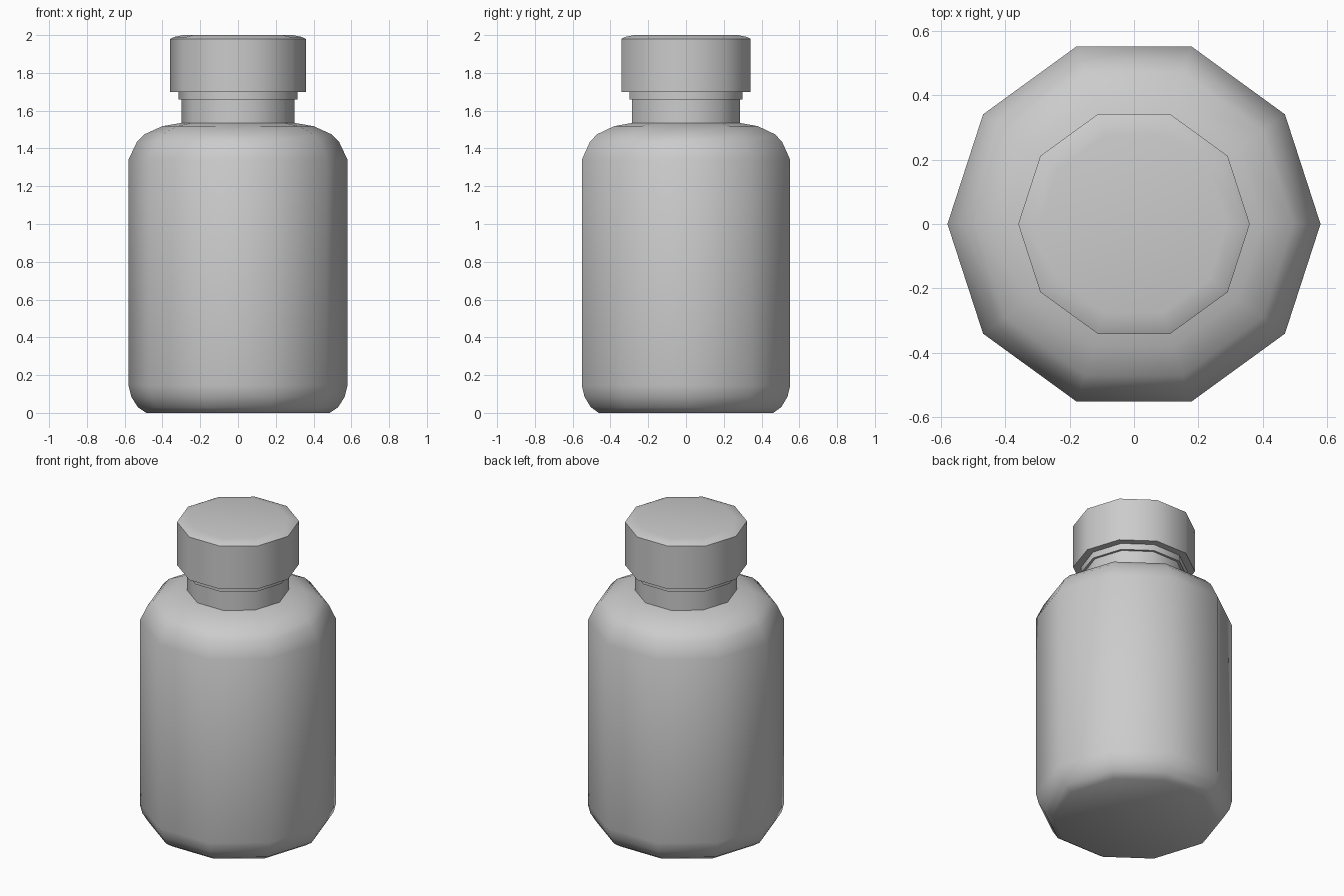
import bpy, bmesh, math

if "Cube" in bpy.data.objects:
    bpy.data.objects.remove(bpy.data.objects["Cube"])

SIDES = 10


def lathe(name, profile):
    """Revolve (radius, z) points into a closed ten-sided solid."""
    bm = bmesh.new()
    rings = []
    for r, z in profile:
        rings.append([bm.verts.new((r * math.cos(a), r * math.sin(a), z))
                      for a in (2 * math.pi * i / SIDES for i in range(SIDES))])
    for low, high in zip(rings, rings[1:]):
        for i in range(SIDES):
            j = (i + 1) % SIDES
            bm.faces.new((low[i], low[j], high[j], high[i]))
    bm.faces.new(rings[0][::-1])
    bm.faces.new(rings[-1])
    bmesh.ops.recalc_face_normals(bm, faces=bm.faces)
    mesh = bpy.data.meshes.new(name)
    bm.to_mesh(mesh)
    bm.free()
    obj = bpy.data.objects.new(name, mesh)
    bpy.context.collection.objects.link(obj)
    bpy.ops.object.select_all(action='DESELECT')
    obj.select_set(True)
    bpy.context.view_layer.objects.active = obj
    bpy.ops.object.shade_smooth_by_angle(angle=math.radians(50))
    return obj


# Bottle body with rounded base, shoulder and neck
lathe("bottle_body", [
    (0.485, 0.0), (0.53, 0.03), (0.565, 0.085), (0.58, 0.145),
    (0.58, 1.34), (0.535, 1.435), (0.495, 1.475), (0.40, 1.518),
    (0.30, 1.535), (0.30, 1.68)])

# Sealing ring between neck and cap
lathe("neck_ring", [(0.315, 1.66), (0.315, 1.71)])

# Screw cap with softened top edge
lathe("cap", [(0.36, 1.70), (0.36, 1.98), (0.34, 1.99), (0.29, 2.0)])
